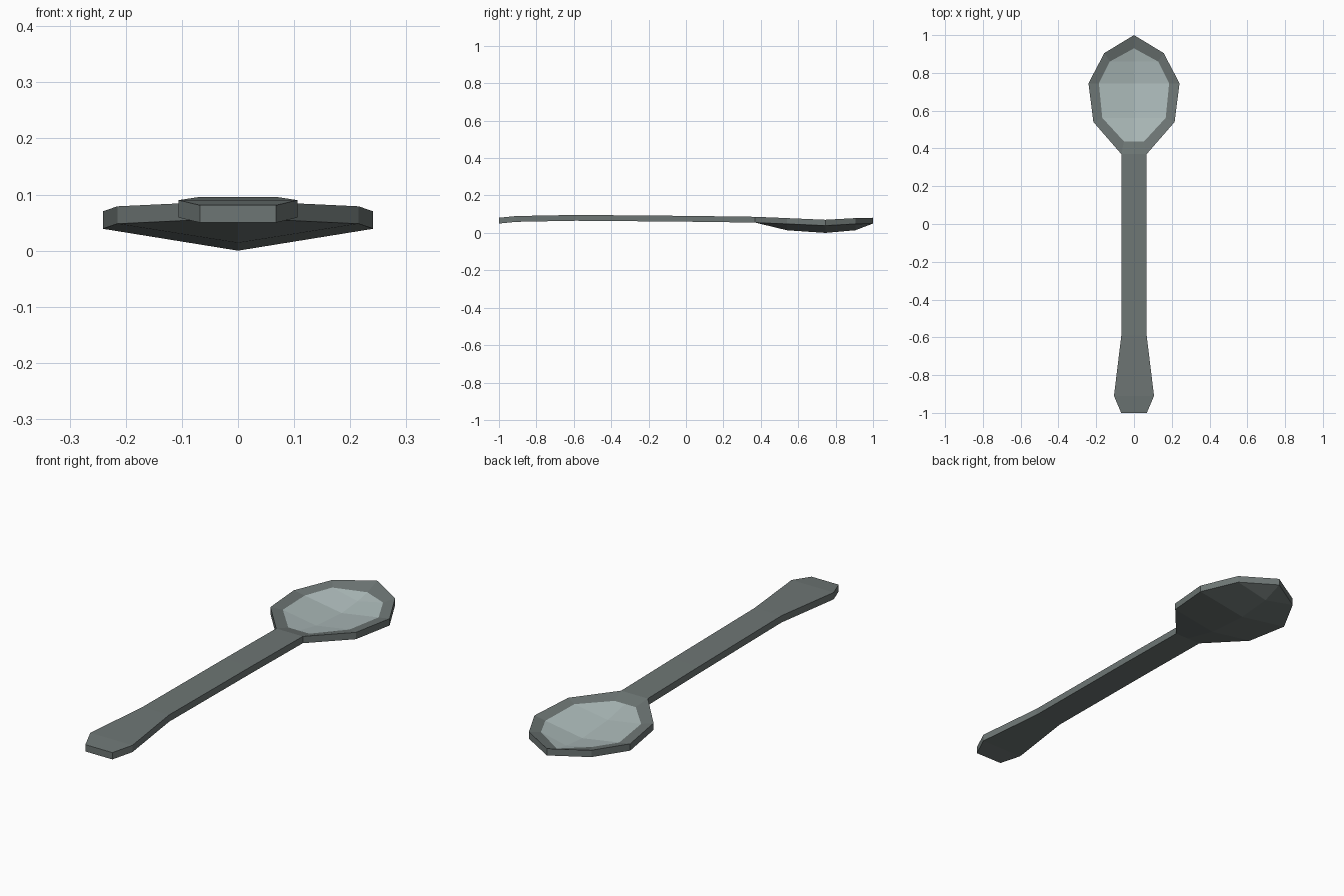
import bpy, bmesh

if "Cube" in bpy.data.objects:
    bpy.data.objects.remove(bpy.data.objects["Cube"])

def material(name, rgb):
    m = bpy.data.materials.new(name)
    m.diffuse_color = (*rgb, 1)
    m.use_nodes = True
    m.node_tree.nodes["Principled BSDF"].inputs["Base Color"].default_value = m.diffuse_color
    return m

dark = material("dark steel", (0.155, 0.182, 0.177))
light = material("light steel", (0.42, 0.50, 0.495))

def finish(name, bm, mat):
    bmesh.ops.remove_doubles(bm, verts=bm.verts, dist=0.0005)
    bmesh.ops.recalc_face_normals(bm, faces=bm.faces)
    me = bpy.data.meshes.new(name)
    bm.to_mesh(me)
    bm.free()
    me.materials.append(mat)
    ob = bpy.data.objects.new(name, me)
    bpy.context.collection.objects.link(ob)

def face(bm, *pts):
    # make a face, skipping repeated corners
    pts = list(dict.fromkeys(pts))
    if len(pts) > 2:
        bm.faces.new([bm.verts.new(p) for p in pts])

T = 0.031  # sheet thickness

# handle: (y, half width, top z)
handle = [(-1, .068, .081), (-.91, .106, .09), (-.59, .067, .096), (0, .067, .091), (.37, .067, .086)]
bm = bmesh.new()
for (y0, w0, z0), (y1, w1, z1) in zip(handle, handle[1:]):
    face(bm, (-w0, y0, z0), (w0, y0, z0), (w1, y1, z1), (-w1, y1, z1))
    face(bm, (-w0, y0, z0 - T), (-w1, y1, z1 - T), (w1, y1, z1 - T), (w0, y0, z0 - T))
    for s in (-1, 1):
        face(bm, (s*w0, y0, z0), (s*w0, y0, z0 - T), (s*w1, y1, z1 - T), (s*w1, y1, z1))
y, w, z = handle[0]
face(bm, (-w, y, z), (-w, y, z - T), (w, y, z - T), (w, y, z))
finish("handle", bm, dark)

# bowl: rim (y, half width, top z, keel top z) and inner edge (y, half width, z, keel z)
rim = [(.37, .067, .086, .086), (.54, .215, .079, .045), (.745, .241, .070, T), (.905, .157, .079, .045), (1, 0, .081, .081)]
inner = [(.437, .053, .069, .069), (.562, .168, .071, .044), (.745, .186, .061, T), (.86, .128, .069, .041), (.93, 0, .055, .055)]
shell, lining = bmesh.new(), bmesh.new()
for i in range(4):
    (y0, w0, z0, k0), (y1, w1, z1, k1) = rim[i], rim[i + 1]
    (v0, u0, a0, b0), (v1, u1, a1, b1) = inner[i], inner[i + 1]
    for s in (-1, 1):
        # outer wall, keeled underside, sloping rim
        face(shell, (s*w0, y0, z0), (s*w0, y0, z0 - T), (s*w1, y1, z1 - T), (s*w1, y1, z1))
        face(shell, (s*w0, y0, z0 - T), (0, y0, k0 - T), (0, y1, k1 - T), (s*w1, y1, z1 - T))
        face(shell, (s*w0, y0, z0), (s*w1, y1, z1), (s*u1, v1, a1), (s*u0, v0, a0))
        # shiny inside of the bowl
        face(lining, (s*u0, v0, a0), (s*u1, v1, a1), (0, v1, b1), (0, v0, b0))
face(shell, (-.067, .37, .086), (.067, .37, .086), (.053, .437, .069), (-.053, .437, .069))
finish("bowl_shell", shell, dark)
bmesh.ops.recalc_face_normals(lining, faces=lining.faces)
finish("bowl_lining", lining, light)

# the lining is an open sheet: make sure it faces up
me = bpy.data.objects["bowl_lining"].data
if sum(p.normal.z for p in me.polygons) < 0:
    me.flip_normals()
